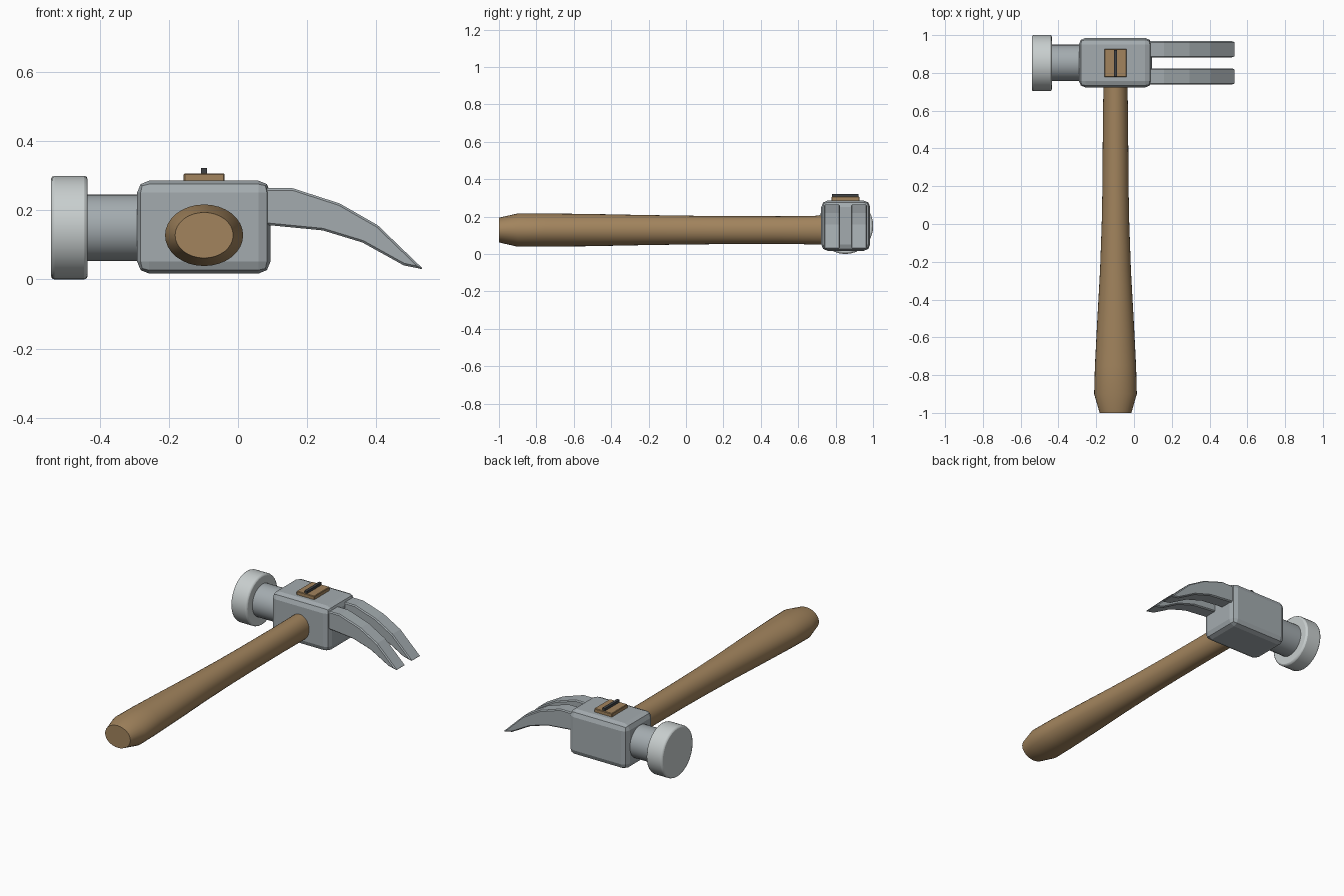
import bpy, bmesh, math

if "Cube" in bpy.data.objects:
    bpy.data.objects.remove(bpy.data.objects["Cube"])


def material(name, rgb):
    m = bpy.data.materials.new(name)
    m.diffuse_color = (*rgb, 1)
    m.use_nodes = True
    m.node_tree.nodes["Principled BSDF"].inputs["Base Color"].default_value = m.diffuse_color
    return m


wood = material("wood", (0.36, 0.23, 0.11))
steel = material("steel", (0.37, 0.41, 0.43))
polished = material("polished_steel", (0.58, 0.62, 0.62))
dark = material("dark_iron", (0.05, 0.055, 0.06))


def finish(bm, name, mat, bevel=0, segments=1, smooth=False):
    bmesh.ops.recalc_face_normals(bm, faces=bm.faces)
    me = bpy.data.meshes.new(name)
    bm.to_mesh(me)
    bm.free()
    ob = bpy.data.objects.new(name, me)
    bpy.context.collection.objects.link(ob)
    me.materials.append(mat)
    if bevel:
        mod = ob.modifiers.new("bevel", 'BEVEL')
        mod.width, mod.segments = bevel, segments
        mod.limit_method = 'ANGLE'
        mod.angle_limit = math.radians(40)
    if smooth:
        bpy.ops.object.select_all(action='DESELECT')
        ob.select_set(True)
        bpy.context.view_layer.objects.active = ob
        bpy.ops.object.shade_smooth_by_angle(angle=math.radians(30))
    return ob


def box(name, mat, lo, hi, bevel=0, segments=1):
    bm = bmesh.new()
    bmesh.ops.create_cube(bm, size=1)
    for v in bm.verts:
        v.co = [(a + b) / 2 + c * (b - a) for a, b, c in zip(lo, hi, v.co)]
    return finish(bm, name, mat, bevel, segments)


def loft(name, mat, rings, axis, bevel=0, n=32):
    """Elliptical rings (position, centre_a, centre_b, radius_a, radius_b) along x or y."""
    bm = bmesh.new()
    loops = []
    for p, ca, cb, ra, rb in rings:
        loop = []
        for i in range(n):
            t = 2 * math.pi * i / n
            a, b = ca + ra * math.cos(t), cb + rb * math.sin(t)
            loop.append(bm.verts.new((p, a, b) if axis == 'x' else (a, p, b)))
        loops.append(loop)
    for l0, l1 in zip(loops, loops[1:]):
        for i in range(n):
            j = (i + 1) % n
            bm.faces.new((l0[i], l0[j], l1[j], l1[i]))
    bm.faces.new(loops[0])
    bm.faces.new(loops[-1])
    return finish(bm, name, mat, bevel, 2, True)


# Handle, swelling towards the grip end
sections = [(-1, .084, .066), (-.9, .113, .089), (-.75, .109, .089),
            (-.5, .096, .086), (-.25, .082, .081), (0, .073, .077),
            (.2, .069, .075), (.5, .067, .074), (.72, .064, .077), (.8, .064, .077)]
loft("handle", wood, [(y, -.098, .128, rx, rz) for y, rx, rz in sections], 'y')

# Head block, neck and striking face
box("head_block", steel, (-.292, .723, .017), (.094, .985, .286), .035, 2)
loft("neck", steel, [(x, .853, .15, .096, .096) for x in (-.45, -.27)], 'x')
loft("striking_face", polished, [(x, .852, .15, .149, .15) for x in (-.541, -.435)], 'x', .01)

# Two claws extruded from one side profile
profile = [(.07, .264), (.158, .264), (.294, .22), (.404, .157), (.537, .029),
           (.479, .041), (.36, .107), (.245, .142), (.07, .159)]
for name, y0, y1 in (("claw_front", .738, .824), ("claw_back", .882, .968)):
    bm = bmesh.new()
    face = bm.faces.new([bm.verts.new((x, y0, z)) for x, z in profile])
    new = bmesh.ops.extrude_face_region(bm, geom=[face])["geom"]
    bmesh.ops.translate(bm, vec=(0, y1 - y0, 0),
                        verts=[g for g in new if isinstance(g, bmesh.types.BMVert)])
    finish(bm, name, steel, .006)

# Wooden tenon and iron wedge on top
box("tenon", wood, (-.157, .778, .25), (-.039, .927, .307), .003)
box("wedge", dark, (-.107, .781, .27), (-.09, .922, .322))
